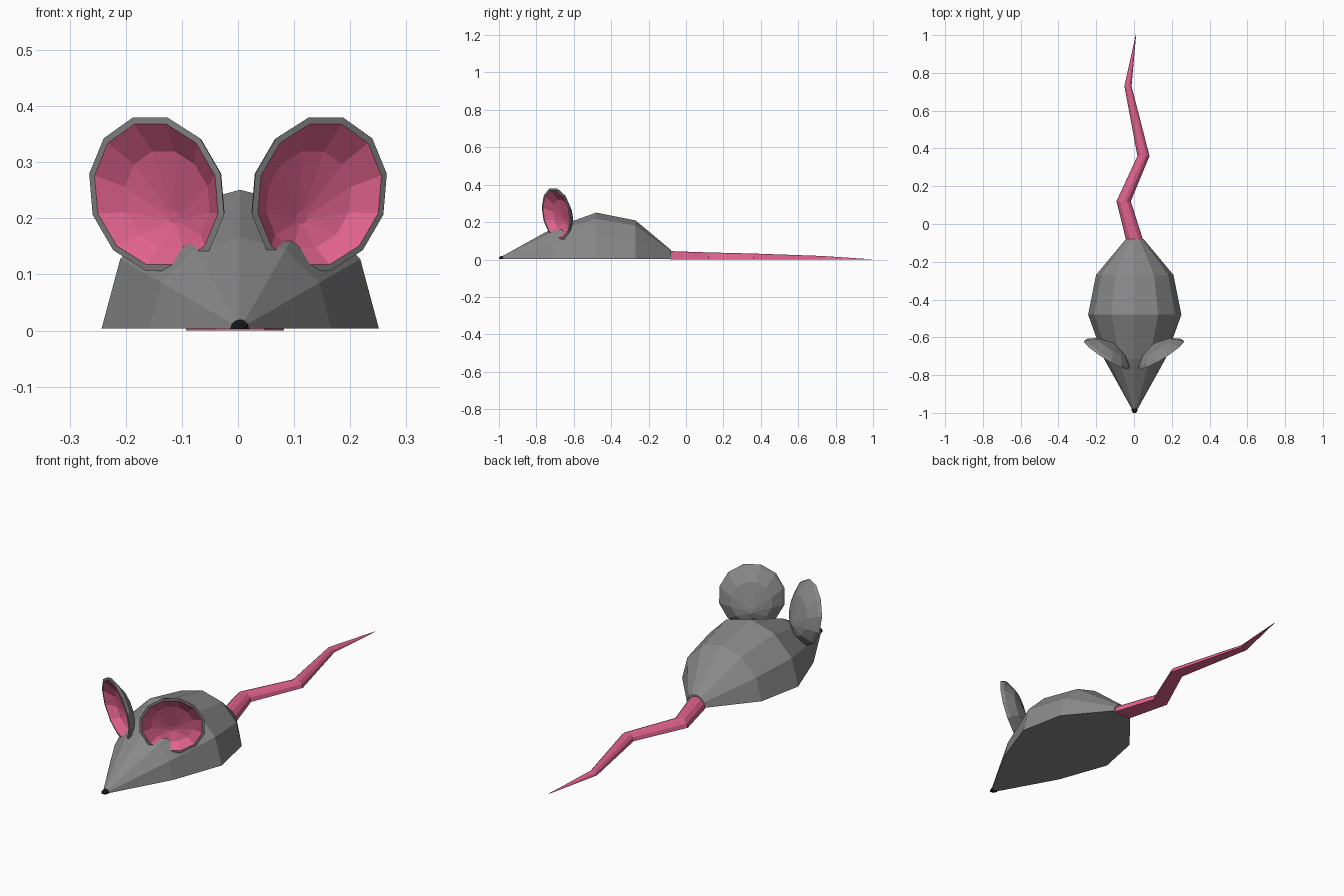
import bpy, bmesh, math
from mathutils import Vector

cube = bpy.data.objects.get("Cube")
if cube:
    bpy.data.objects.remove(cube, do_unlink=True)


def material(name, rgb):
    m = bpy.data.materials.new(name)
    m.use_nodes = True
    m.diffuse_color = (*rgb, 1)
    m.node_tree.nodes["Principled BSDF"].inputs["Base Color"].default_value = (*rgb, 1)
    return m


GRAY = material("gray fur", (0.25, 0.25, 0.25))
PINK = material("pink skin", (0.76, 0.125, 0.27))
BLACK = material("black nose", (0.01, 0.01, 0.01))


def loft(name, rings, mats, closed, caps=(True, True), mat_rule=None):
    """Skin a list of equal-length point rings with flat faces."""
    bm = bmesh.new()
    loops = [[bm.verts.new(p) for p in ring] for ring in rings]
    n = len(loops[0])
    for i, (a, b) in enumerate(zip(loops, loops[1:])):
        for j in range(n):
            k = (j + 1) % n
            face = bm.faces.new((a[j], a[k], b[k], b[j]))
            if mat_rule:
                face.material_index = mat_rule(i)
    if caps[0]:
        bm.faces.new(loops[0][::-1])
    if caps[1]:
        face = bm.faces.new(loops[-1])
        if mat_rule:
            face.material_index = mat_rule(len(rings) - 1)
    bmesh.ops.remove_doubles(bm, verts=bm.verts, dist=1e-6)
    bmesh.ops.recalc_face_normals(bm, faces=bm.faces)
    mesh = bpy.data.meshes.new(name)
    bm.to_mesh(mesh)
    bm.free()
    for m in mats:
        mesh.materials.append(m)
    obj = bpy.data.objects.new(name, mesh)
    bpy.context.collection.objects.link(obj)
    return obj


def half_round(x, y, radius, base, steps=6):
    """Upright half circle with a flat underside."""
    return [(x + radius * math.cos(math.pi * k / steps), y,
             base + radius * math.sin(math.pi * k / steps)) for k in range(steps + 1)]


# Body: half-round sections from snout to rump (y, radius)
BODY = [(-0.978, 0.016), (-0.715, 0.162), (-0.48, 0.247), (-0.27, 0.205), (-0.08, 0.047)]
loft("body", [half_round(0.004, y, r, 0.004) for y, r in BODY], [GRAY], True)

# Nose: blunt black tip
loft("nose", [half_round(0.003, y, r, 0.003) for y, r in [(-1.0, 0.008), (-0.99, 0.015), (-0.978, 0.0165)]],
     [BLACK], True)

# Tail: zigzag taper lying on the ground (x, y, radius)
TAIL = [(0.003, -0.085, 0.045), (-0.055, 0.12, 0.038), (0.05, 0.36, 0.032),
        (-0.032, 0.73, 0.019), (0.01, 1.0, 0.001)]
loft("tail", [half_round(x, y, r, 0.0) for x, y, r in TAIL], [PINK], True)


# Ears: twelve-sided dishes opening forward and outward
def ear(name, side):
    yaw = math.radians(32)
    n = Vector((math.sin(yaw), -math.cos(yaw), 0))
    u = Vector((math.cos(yaw), math.sin(yaw), 0))
    v = (Vector((0, 0, 1)) + 0.16 * n).normalized()
    n = u.cross(v).normalized()
    centre = Vector((0.145, -0.693, 0.243))

    def ring(radius, depth, drop):
        c = centre - n * depth - v * drop
        pts = []
        for k in range(12):
            a = math.radians(15 + 30 * k)
            p = c + radius * (u * math.cos(a) + v * math.sin(a))
            pts.append((side * p.x, p.y, p.z))
        return pts

    # back hub, back, rim, lip, inner dish, inner hub
    rings = [ring(0.012, 0.064, 0.05), ring(0.09, 0.046, 0.015), ring(0.135, 0.014, 0.0),
             ring(0.143, 0.0, 0.0), ring(0.131, -0.001, 0.0),
             ring(0.09, 0.034, 0.015), ring(0.012, 0.052, 0.05)]
    loft(name, rings, [GRAY, PINK], True, mat_rule=lambda i: 1 if i >= 4 else 0)


ear("left_ear", 1)
ear("right_ear", -1)
